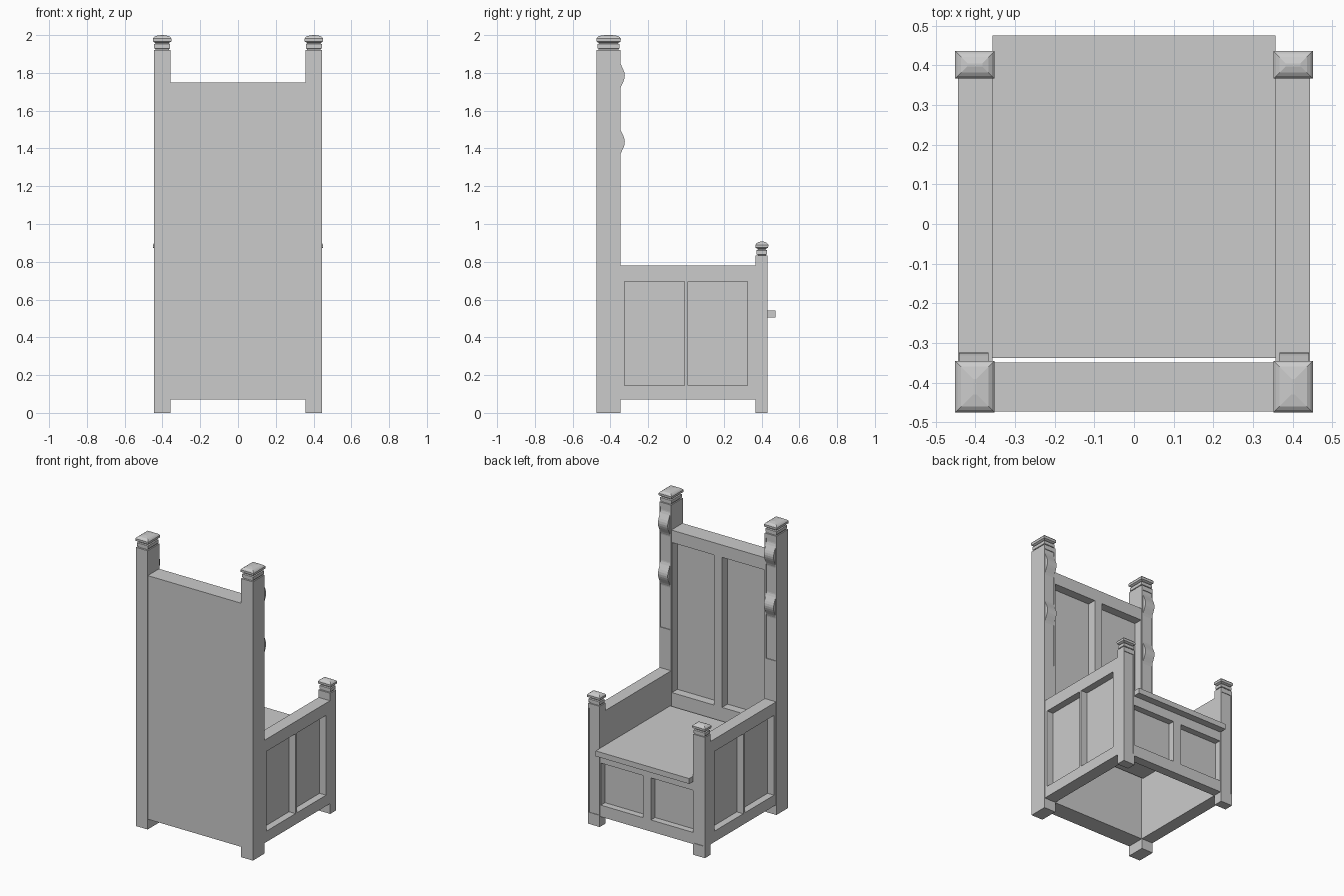
import bpy, bmesh, math

if "Cube" in bpy.data.objects:
    bpy.data.objects.remove(bpy.data.objects["Cube"])


def mesh_object(name, bm):
    bmesh.ops.recalc_face_normals(bm, faces=bm.faces)
    me = bpy.data.meshes.new(name)
    bm.to_mesh(me)
    bm.free()
    ob = bpy.data.objects.new(name, me)
    bpy.context.collection.objects.link(ob)
    return ob


def add_box(bm, x, y, z):
    """Add a box given (min, max) on each axis."""
    v = bmesh.ops.create_cube(bm, size=1)["verts"]
    for p in v:
        p.co = [r[0] if c < 0 else r[1] for c, r in zip(p.co, (x, y, z))]


def box(name, x, y, z, recesses=()):
    """A board with rectangular recesses cut into its faces."""
    bm = bmesh.new()
    add_box(bm, x, y, z)
    ob = mesh_object(name, bm)
    if recesses:
        cb = bmesh.new()
        for r in recesses:
            add_box(cb, *r)
        cutter = mesh_object("recess_cutter", cb)
        cutter.hide_render = True
        mod = ob.modifiers.new("recess", "BOOLEAN")
        mod.operation, mod.solver, mod.object = "DIFFERENCE", "EXACT", cutter
        bpy.context.view_layer.objects.active = ob
        bpy.ops.object.modifier_apply(modifier=mod.name)
        bpy.data.objects.remove(cutter)
    return ob


def finial(name, x, y, z0, h):
    """Moulded cap: stacked rectangular rings closing in a low hipped top."""
    rings = [(0.008, 0), (0.008, 0.06), (0.002, 0.1), (0.002, 0.38), (0.009, 0.43),
             (0.009, 0.47), (-0.004, 0.56), (-0.005, 0.76), (0.001, 0.86), (0.01, 0.94)]
    w, d = x[1] - x[0], y[1] - y[0]
    rings.append((min(w, d) / 2 - 0.004, 1.0))
    bm = bmesh.new()
    prev = None
    for i, t in rings:
        z = z0 + h * t
        ring = [bm.verts.new(c) for c in ((x[0] + i, y[0] + i, z), (x[1] - i, y[0] + i, z),
                                          (x[1] - i, y[1] - i, z), (x[0] + i, y[1] - i, z))]
        if prev:
            for k in range(4):
                bm.faces.new((prev[k], prev[k - 1], ring[k - 1], ring[k]))
        else:
            bm.faces.new(ring)
        prev = ring
    bm.faces.new(prev)
    return mesh_object(name, bm)


def wave(name, x, y, zc, half, depth):
    """Carved swell on the front of a back post."""
    n = 12
    pts = []
    for k in range(n + 1):
        t = -1 + 2 * k / n
        pts.append((y + depth * (0.5 + 0.5 * math.cos(math.pi * t)), zc + half * t))
    bm = bmesh.new()
    a, b = [[bm.verts.new((px, *p)) for p in pts] for px in x]
    bm.faces.new(a)
    bm.faces.new(b)
    for k in range(n + 1):
        bm.faces.new((a[k - 1], a[k], b[k], b[k - 1]))
    return mesh_object(name, bm)


def span(s, a, b):
    return tuple(sorted((s * a, s * b)))


for s, side in ((1, "right"), (-1, "left")):
    px = span(s, 0.357, 0.446)
    inner = span(s, 0.367, 0.441)
    # tall back posts with a shallow channel and two carved swells
    box(side + "_back_post", px, (-0.475, -0.348), (0, 1.922),
        [(inner, (-0.353, -0.3), (1.06, 1.89))])
    finial(side + "_back_finial", px, (-0.47, -0.35), 1.922, 0.078)
    for k, zc in enumerate((1.785, 1.435)):
        wave(f"{side}_carved_swell_{k + 1}", inner, -0.354, zc, 0.095, 0.03)
    # short front posts
    box(side + "_front_post", px, (0.368, 0.431), (0, 0.832),
        [(span(s, 0.365, 0.438), (0.427, 0.5), (0.08, 0.80))])
    finial(side + "_front_finial", px, (0.372, 0.431), 0.832, 0.076)
    # panelled arms
    out = span(s, 0.395, 0.5)
    box(side + "_arm_panel", span(s, 0.357, 0.444), (-0.348, 0.368), (0.07, 0.78),
        [(out, (-0.325, -0.008), (0.145, 0.695)), (out, (0.01, 0.325), (0.145, 0.695))])

# two-panel back and front boards between the posts
halves = ((-0.352, -0.03), (0.03, 0.352))
box("back_panel", (-0.357, 0.357), (-0.473, -0.35), (0.07, 1.75),
    [(h, (-0.41, -0.2), (0.63, 1.665)) for h in halves])
box("front_panel", (-0.357, 0.357), (0.362, 0.425), (0.07, 0.505),
    [(h, (0.38, 0.6), (0.15, 0.44)) for h in halves])

# overhanging seat board
box("seat", (-0.357, 0.357), (-0.338, 0.475), (0.505, 0.542))
